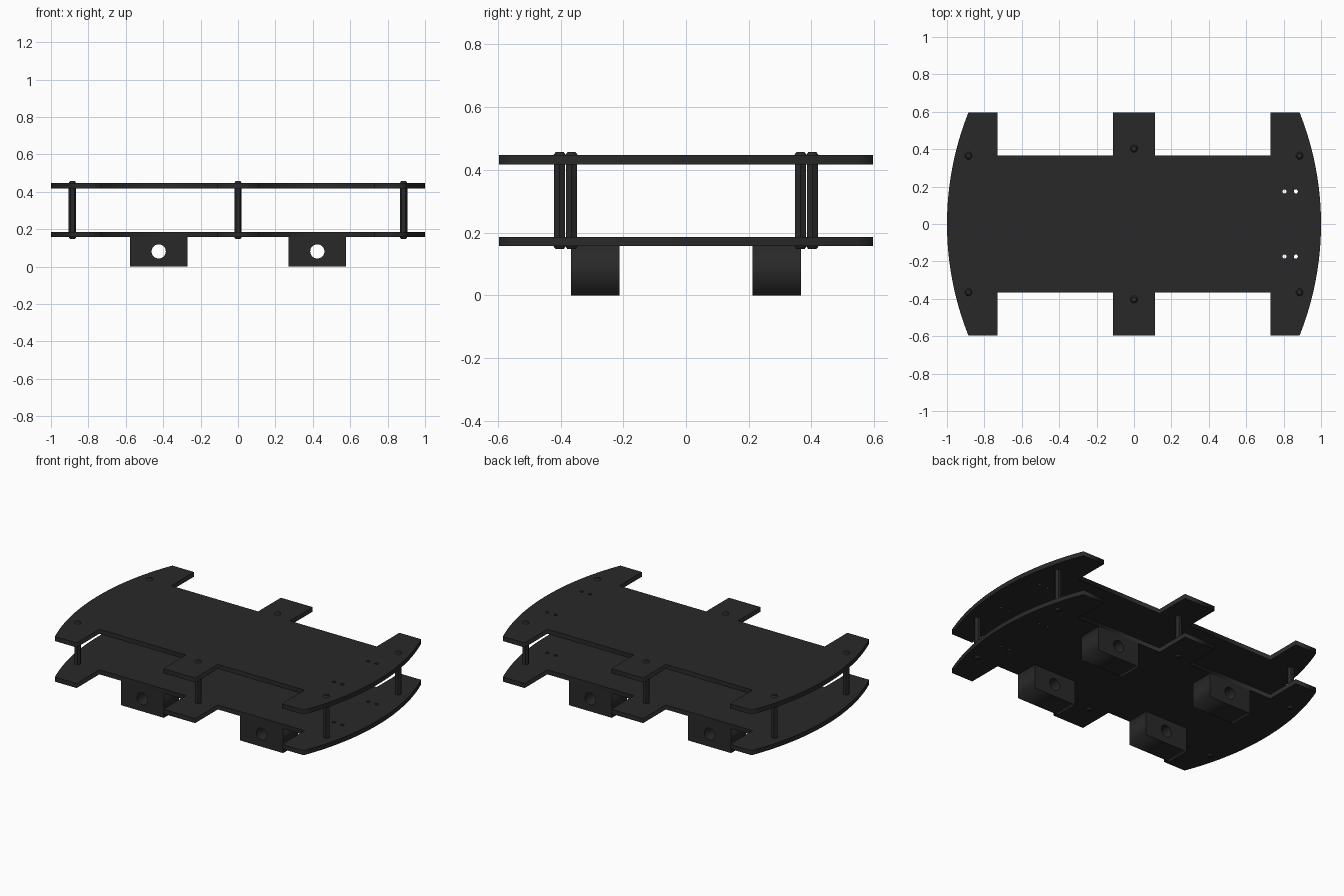
import bpy
from math import sin, cos, pi, asin

if "Cube" in bpy.data.objects:
    bpy.data.objects.remove(bpy.data.objects["Cube"])

mat = bpy.data.materials.new("black_plastic")
mat.diffuse_color = (0.022, 0.022, 0.022, 1)
mat.use_nodes = True
mat.node_tree.nodes["Principled BSDF"].inputs["Base Color"].default_value = mat.diffuse_color


def circle(cx, cy, r, n=24):
    return [(cx + r * cos(2 * pi * i / n), cy + r * sin(2 * pi * i / n)) for i in range(n)]


def slab(name, loops, thickness, loc, rot=(0, 0, 0)):
    """Extruded flat profile; loops after the first are holes."""
    cu = bpy.data.curves.new(name, 'CURVE')
    cu.dimensions = '2D'
    cu.fill_mode = 'BOTH'
    cu.extrude = thickness / 2
    for pts in loops:
        sp = cu.splines.new('POLY')
        sp.points.add(len(pts) - 1)
        for p, (x, y) in zip(sp.points, pts):
            p.co = (x, y, 0, 1)
        sp.use_cyclic_u = True
    ob = bpy.data.objects.new(name, cu)
    ob.location, ob.rotation_euler = loc, rot
    bpy.context.collection.objects.link(ob)
    bpy.ops.object.select_all(action='DESELECT')
    bpy.context.view_layer.objects.active = ob
    ob.select_set(True)
    bpy.ops.object.convert(target='MESH')
    ob = bpy.context.object
    ob.data.materials.clear()
    ob.data.materials.append(mat)
    return ob


def prism(name, sides, r1, r2, z0, z1, x, y):
    bpy.ops.mesh.primitive_cone_add(vertices=sides, radius1=r1, radius2=r2, depth=z1 - z0,
                                    location=(x, y, (z0 + z1) / 2), rotation=(0, 0, pi / 6))
    ob = bpy.context.object
    ob.name = name
    ob.data.materials.append(mat)
    return ob


# Deck outline: bowed ends, wheel cut-outs and a middle tab on each side
W, N = 0.597, 0.366
R = (W * W + 0.115 ** 2) / (2 * 0.115)
A = asin(W / R)
arc = [(1 - R + R * cos(a), R * sin(a)) for a in (-A + 2 * A * i / 24 for i in range(25))]
side = [(0.73, W), (0.73, N), (0.113, N), (0.113, W)]
right_half = [(x, -y) for x, y in reversed(side)] + arc + side
outline = right_half + [(-x, -y) for x, y in right_half]
holes = [circle(x, y, 0.011, 12) for x in (0.805, 0.865) for y in (-0.174, 0.174)]
for name, z in (("lower_deck", 0.1715), ("upper_deck", 0.4325)):
    slab(name, [outline] + holes, 0.029, (0, 0, z))

# Motor blocks with axle holes under the lower deck
block = [(-0.153, 0), (0.153, 0), (0.153, 0.157), (-0.153, 0.157)]
for x in (-0.424, 0.424):
    for y in (-0.289, 0.289):
        slab("motor_block", [block, circle(0, 0.081, 0.038, 32)], 0.154, (x, y, 0), (pi / 2, 0, 0))

# Hexagonal spacers with a screw head above and below
for x, y in ((-0.885, 0.365), (0, 0.403), (0.885, 0.365)):
    for s in (-1, 1):
        prism("spacer", 6, 0.02, 0.02, 0.186, 0.418, x, s * y)
        prism("upper_screw_head", 16, 0.02, 0.013, 0.447, 0.457, x, s * y)
        prism("lower_screw_head", 16, 0.013, 0.02, 0.147, 0.157, x, s * y)
